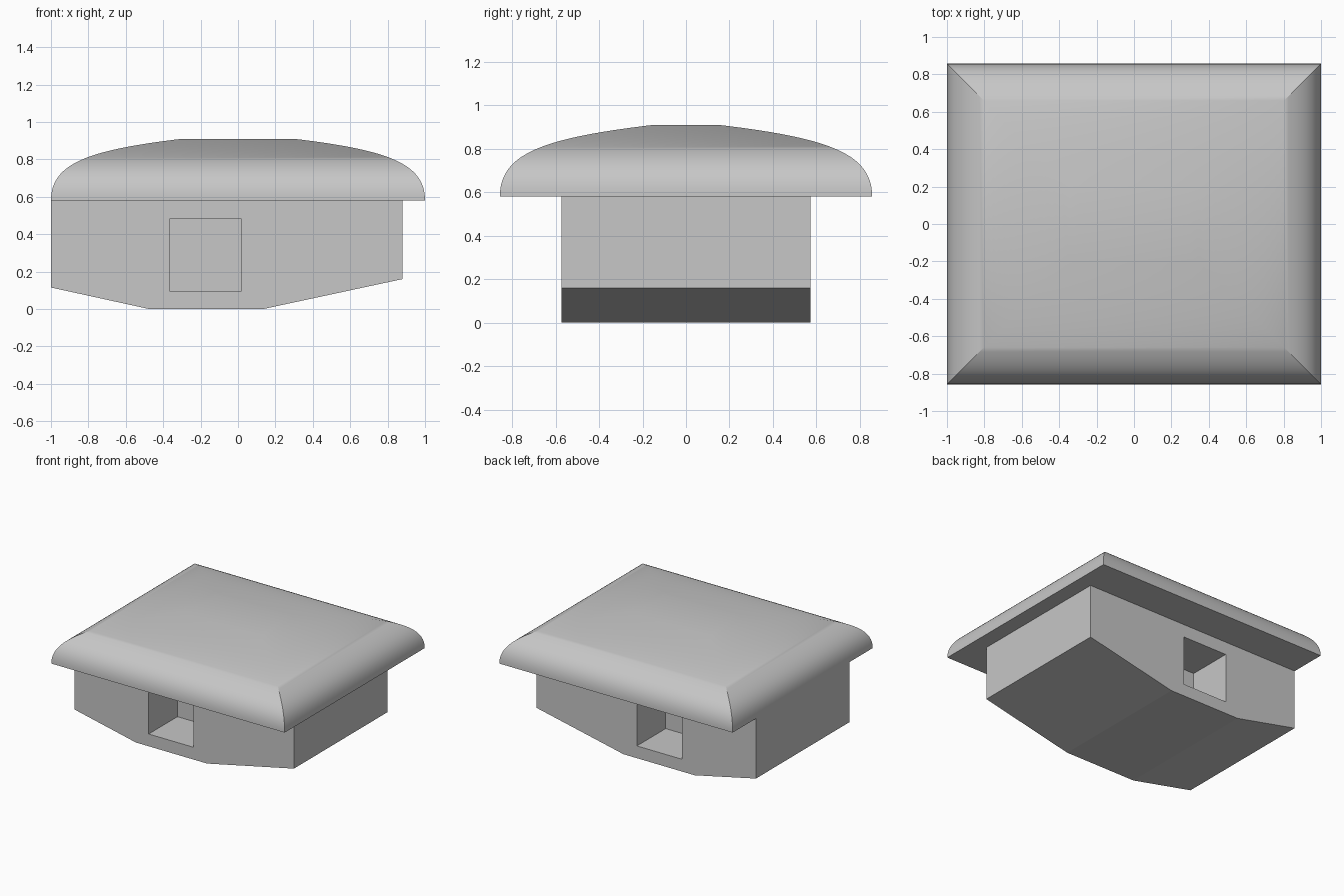
import bpy, bmesh, math
from mathutils import Vector
from mathutils.geometry import interpolate_bezier

cube = bpy.data.objects.get("Cube")
if cube:
    bpy.data.objects.remove(cube, do_unlink=True)

COLOUR = (0.57, 0.57, 0.57, 1)
grey = bpy.data.materials.new("plain_grey")
grey.use_nodes = True
grey.diffuse_color = COLOUR
grey.node_tree.nodes["Principled BSDF"].inputs["Base Color"].default_value = COLOUR


def add_object(name, bm):
    bmesh.ops.recalc_face_normals(bm, faces=bm.faces)
    mesh = bpy.data.meshes.new(name)
    bm.to_mesh(mesh)
    bm.free()
    mesh.materials.append(grey)
    obj = bpy.data.objects.new(name, mesh)
    bpy.context.collection.objects.link(obj)
    return obj


def prism(name, outline, y0, y1):
    """Extrude an x-z outline along y."""
    bm = bmesh.new()
    face = bm.faces.new([bm.verts.new((x, y0, z)) for x, z in outline])
    result = bmesh.ops.extrude_face_region(bm, geom=[face])
    verts = [v for v in result["geom"] if isinstance(v, bmesh.types.BMVert)]
    bmesh.ops.translate(bm, verts=verts, vec=(0, y1 - y0, 0))
    return add_object(name, bm)


# Body: block with a sloped keel
DEPTH, EAVE = 0.572, 0.58
body = prism("body", [(-1, 0.115), (-0.475, 0), (0.135, 0), (0.88, 0.16),
                      (0.88, EAVE), (-1, EAVE)], -DEPTH, DEPTH)

# Square recesses in the front and back
opening = [(-0.365, 0.095), (0.02, 0.095), (0.02, 0.48), (-0.365, 0.48)]
for side, name in ((-1, "front_recess"), (1, "back_recess")):
    cutter = prism(name, opening, side * 0.22, side * 0.8)
    cutter.hide_render = True
    cut = body.modifiers.new(name, 'BOOLEAN')
    cut.operation, cut.solver, cut.object = 'DIFFERENCE', 'EXACT', cutter
    bpy.context.view_layer.objects.active = body
    bpy.ops.object.modifier_apply(modifier=name)
    bpy.data.objects.remove(cutter, do_unlink=True)

# Roof: rectangular rings inset along a curved profile (inset, height)
profile = interpolate_bezier(Vector((0, 0)), Vector((0, 0.2)),
                             Vector((0.2, 0.27)), Vector((0.7, 0.33)), 32)
bm = bmesh.new()
rings = []
for point in profile:
    x, y, z = 1 - point[0], 0.857 - point[0], EAVE + point[1]
    rings.append([bm.verts.new((sx * x, sy * y, z))
                  for sx, sy in ((-1, -1), (1, -1), (1, 1), (-1, 1))])
for low, high in zip(rings, rings[1:]):
    for i in range(4):
        j = (i + 1) % 4
        bm.faces.new((low[i], low[j], high[j], high[i]))
bm.faces.new(rings[0])
bm.faces.new(rings[-1])
roof = add_object("roof", bm)

# Smooth the roof, keeping its steep corners crisp
bpy.ops.object.select_all(action='DESELECT')
roof.select_set(True)
bpy.context.view_layer.objects.active = roof
bpy.ops.object.shade_smooth_by_angle(angle=math.radians(30))
